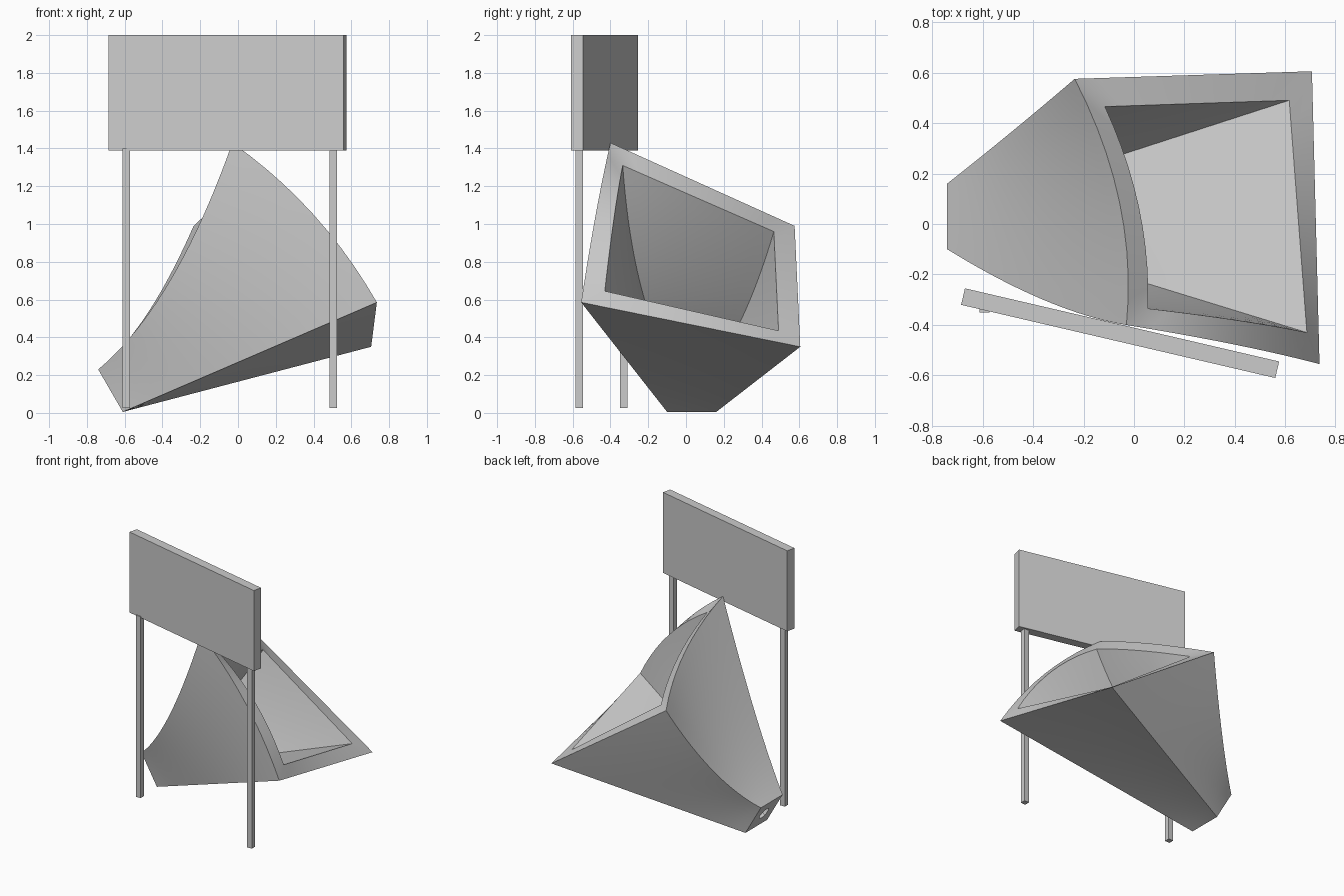
import bpy
import bmesh
from mathutils import Vector as V

cube = bpy.data.objects.get("Cube")
if cube:
    bpy.data.objects.remove(cube, do_unlink=True)

grey = bpy.data.materials.new("plain_grey")
grey.use_nodes = True
grey.diffuse_color = (0.6, 0.6, 0.6, 1)
grey.node_tree.nodes["Principled BSDF"].inputs["Base Color"].default_value = (0.6, 0.6, 0.6, 1)


def add_object(name, bm):
    bmesh.ops.recalc_face_normals(bm, faces=bm.faces)
    mesh = bpy.data.meshes.new(name)
    bm.to_mesh(mesh)
    bm.free()
    mesh.materials.append(grey)
    obj = bpy.data.objects.new(name, mesh)
    bpy.context.collection.objects.link(obj)
    return obj


def box(name, center, size, turn=0):
    bm = bmesh.new()
    bmesh.ops.create_cube(bm, size=1)
    bmesh.ops.scale(bm, vec=size, verts=bm.verts)
    obj = add_object(name, bm)
    obj.location = center
    obj.rotation_euler.z = turn
    return obj


STEPS, SIDE = 20, 10
THROAT = V((-0.675, 0.03, 0.12))


def horn_ring(edges, bulges, t):
    """Four-sided section of the horn at t (0 throat, 1 mouth)."""
    corners = []
    for start, bend, end in edges:
        start, end = V(start), V(end)
        bend = V(bend) if bend else (start + end) / 2
        corners.append(start * (1 - t) ** 2 + bend * 2 * t * (1 - t) + end * t * t)
    ring = []
    for i in range(4):
        for k in range(SIDE):
            s = k / SIDE
            ring.append(corners[i].lerp(corners[(i + 1) % 4], s)
                        + V(bulges[i]) * 4 * s * (1 - s) * t * t)
    return ring


# Corner edges: upper front, upper back, lower back, lower front
outer = [((-0.74, -0.10, 0.23), (-0.335, -0.35, 0.57), (-0.03, -0.40, 1.43)),
         ((-0.74, 0.16, 0.23), (-0.48, 0.365, 0.43), (-0.235, 0.575, 0.99)),
         ((-0.61, 0.16, 0.005), None, (0.705, 0.605, 0.35)),
         ((-0.61, -0.10, 0.005), None, (0.735, -0.555, 0.585))]
inner = [((-0.70, -0.02, 0.163), (-0.27, -0.28, 0.53), (0.055, -0.335, 1.31)),
         ((-0.70, 0.08, 0.163), (-0.41, 0.30, 0.40), (-0.115, 0.465, 0.96)),
         ((-0.65, 0.08, 0.077), None, (0.615, 0.49, 0.435)),
         ((-0.65, -0.02, 0.077), None, (0.685, -0.43, 0.645))]
flat, crown = (0, 0, 0), (0.045, 0, 0.045)

# Horn shell: out along the outside, across the rim, back along the inside
ts = [i / STEPS for i in range(STEPS + 1)]
rings = [horn_ring(outer, [(0.075, 0, 0), flat, flat, crown], t) for t in ts]
rings += [horn_ring(inner, [(0.05, 0, 0), flat, flat, crown], t) for t in reversed(ts)]
# Round feed hole in the throat
rings[-1] = [THROAT + (p - THROAT).normalized() * 0.045 for p in rings[-1]]

bm = bmesh.new()
loops = [[bm.verts.new(p) for p in ring] for ring in rings]
for a, b in zip(loops, loops[1:] + loops[:1]):
    for j in range(len(a)):
        k = (j + 1) % len(a)
        bm.faces.new((a[j], a[k], b[k], b[j]))
horn = add_object("horn", bm)

bpy.ops.object.select_all(action='DESELECT')
horn.select_set(True)
bpy.context.view_layer.objects.active = horn
bpy.ops.object.shade_smooth_by_angle(angle=0.5)

# Sign board on two posts
box("sign_board", (-0.055, -0.4325, 1.695), (1.278, 0.067, 0.61), -0.2288)
for name, x, y in (("right_post", -0.592, -0.33), ("left_post", 0.505, -0.565)):
    box(name, (x, y, 0.7125), (0.04, 0.04, 1.375))
